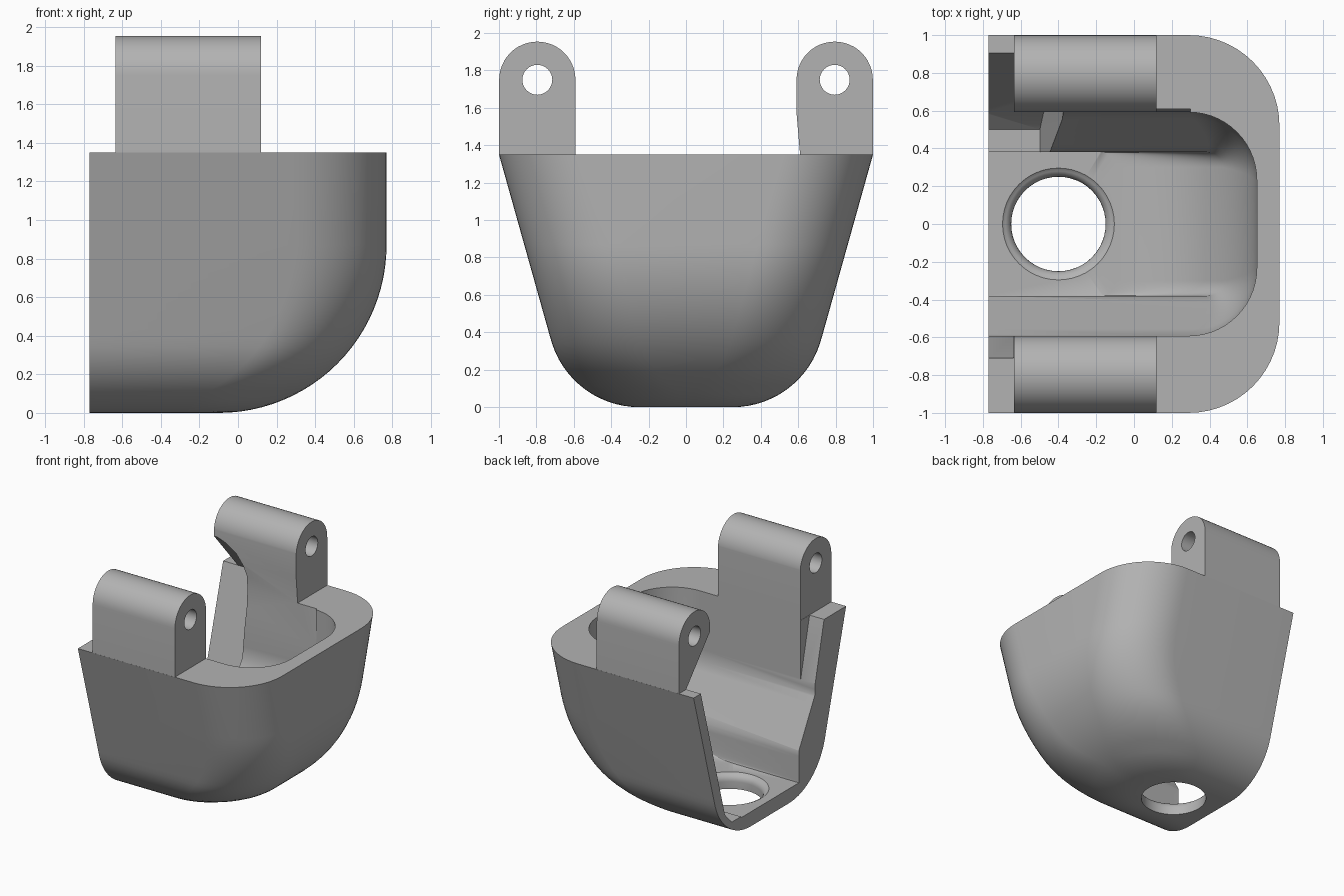
import bpy, bmesh
from math import sin, cos, pi, sqrt

if "Cube" in bpy.data.objects:
    bpy.data.objects.remove(bpy.data.objects["Cube"])

grey = bpy.data.materials.new("plain_grey")
grey.use_nodes = True
colour = (0.45, 0.45, 0.45, 1)
grey.diffuse_color = colour
grey.node_tree.nodes["Principled BSDF"].inputs["Base Color"].default_value = colour


def skin(name, rings):
    """Closed solid through a list of matching rings of points."""
    bm = bmesh.new()
    loops = [[bm.verts.new(p) for p in ring] for ring in rings]
    n = len(loops[0])
    for a, b in zip(loops, loops[1:]):
        for i in range(n):
            j = (i + 1) % n
            bm.faces.new((a[i], a[j], b[j], b[i]))
    bm.faces.new(loops[0])
    bm.faces.new(loops[-1])
    bmesh.ops.recalc_face_normals(bm, faces=bm.faces)
    mesh = bpy.data.meshes.new(name)
    bm.to_mesh(mesh)
    bm.free()
    mesh.materials.append(grey)
    ob = bpy.data.objects.new(name, mesh)
    bpy.context.collection.objects.link(ob)
    return ob


def prism_x(name, outline, x0, x1):
    return skin(name, [[(x, y, z) for y, z in outline] for x in (x0, x1)])


def prism_y(name, outline, y0, y1):
    return skin(name, [[(x, y, z) for x, z in outline] for y in (y0, y1)])


def d_ring(back, end, half, radius, z, steps=14):
    """Level outline, square at the back and round at the other corners."""
    arc = [(end - radius + radius * sin(k * pi / 2 / steps),
            half - radius + radius * cos(k * pi / 2 / steps))
           for k in range(steps + 1)]
    side = [(back, half)] + arc
    return [(x, y, z) for x, y in side] + [(x, -y, z) for x, y in reversed(side)]


def combine(ob, tool, operation):
    mod = ob.modifiers.new("combine", "BOOLEAN")
    mod.object, mod.operation, mod.solver = tool, operation, "EXACT"
    bpy.context.view_layer.objects.active = ob
    bpy.ops.object.modifier_apply(modifier=mod.name)
    bpy.data.objects.remove(tool)


def outer_half(z):
    if z < 0.358:
        return 0.25 + sqrt(0.49 ** 2 - (0.49 - z) ** 2)
    return 0.722 + 0.28 * (z - 0.358)


def arc_end(z, radius):
    drop = max(0.87 - z, 0)
    return -0.1 + sqrt(max(radius ** 2 - drop ** 2, 0))


# Outer cup
rings = []
levels = [0.87 * (1 - cos(k * pi / 2 / 24)) for k in range(25)] + [1.35]
for z in levels:
    half = outer_half(z)
    rings.append(d_ring(-0.77, arc_end(z, 0.87), half, min(0.48, half * 0.9), z))
body = skin("cup_with_lugs", rings)

# Hinge lugs, mirrored
for side in (-1, 1):
    top = [(0.795 + 0.204 * cos(k * pi / 24), 1.75 + 0.204 * sin(k * pi / 24))
           for k in range(25)]
    outline = [(0.591, 1.2), (0.93, 1.2), (0.999, 1.35)] + top
    lug = prism_x("lug", [(side * y, z) for y, z in outline], -0.635, 0.12)
    combine(body, lug, "UNION")

# Main cavity with a narrow floor channel and sloping shoulders
rings = []
levels = [0.12 + 0.265 * (k / 8) ** 2 for k in range(9)]
levels += [0.385 + 0.385 * k / 6 for k in range(1, 7)] + [0.87, 2.1]
for z in levels:
    t = min(max((z - 0.385) / 0.385, 0), 1)
    rings.append(d_ring(-1, arc_end(z, 0.75), 0.38 + 0.212 * t, 0.08 + 0.28 * t, z))
combine(body, skin("cavity", rings), "DIFFERENCE")

# Wider slot at the open end
slot = [(-0.57, 0.76), (0.57, 0.76), (0.77, 1.6), (-0.77, 1.6)]
combine(body, prism_x("slot", slot, -1, -0.637), "DIFFERENCE")

# Slight draft on one inner wall
draft = [(0.5, 0.9), (0.585, 0.9), (0.61, 1.35), (0.58, 1.7), (0.5, 1.7)]
combine(body, prism_x("draft", draft, -0.5, 0.3), "DIFFERENCE")

# Relief that thins one side wall and undercuts its lug
relief = prism_x("relief", [(0.3, 0.13), (0.5, 0.13), (0.59, 0.225), (0.905, 1.35),
                            (0.55, 1.76), (0.3, 1.76)], -0.9, -0.2)
bounds = prism_y("bounds", [(-1, 0.05), (-0.515, 0.05), (-0.38, 0.7), (-0.34, 1.2),
                            (-0.34, 1.46), (-0.37, 1.54), (-0.43, 1.62), (-0.52, 1.68),
                            (-0.63, 1.72), (-1, 1.74)], 0.2, 1.1)
combine(relief, bounds, "INTERSECT")
combine(body, relief, "DIFFERENCE")

# Pin holes through the lugs
for side in (-1, 1):
    circle = [(side * 0.795 + 0.08 * cos(k * pi / 16), 1.75 + 0.08 * sin(k * pi / 16))
              for k in range(32)]
    combine(body, prism_x("pin_hole", circle, -1, 1), "DIFFERENCE")

# Floor hole with a rounded upper rim
profile = [(0.25, -0.1), (0.25, 0.06)]
profile += [(0.31 - 0.06 * cos(k * pi / 12), 0.06 + 0.06 * sin(k * pi / 12))
            for k in range(1, 6)] + [(0.3, 0.125)]
hole = skin("floor_hole", [[(-0.4 + r * cos(k * pi / 24), r * sin(k * pi / 24), z)
                            for k in range(48)] for r, z in profile])
combine(body, hole, "DIFFERENCE")

# Smooth shading with sharp edges kept
bpy.ops.object.select_all(action="DESELECT")
body.select_set(True)
bpy.context.view_layer.objects.active = body
bpy.ops.object.shade_smooth_by_angle(angle=pi / 6)
